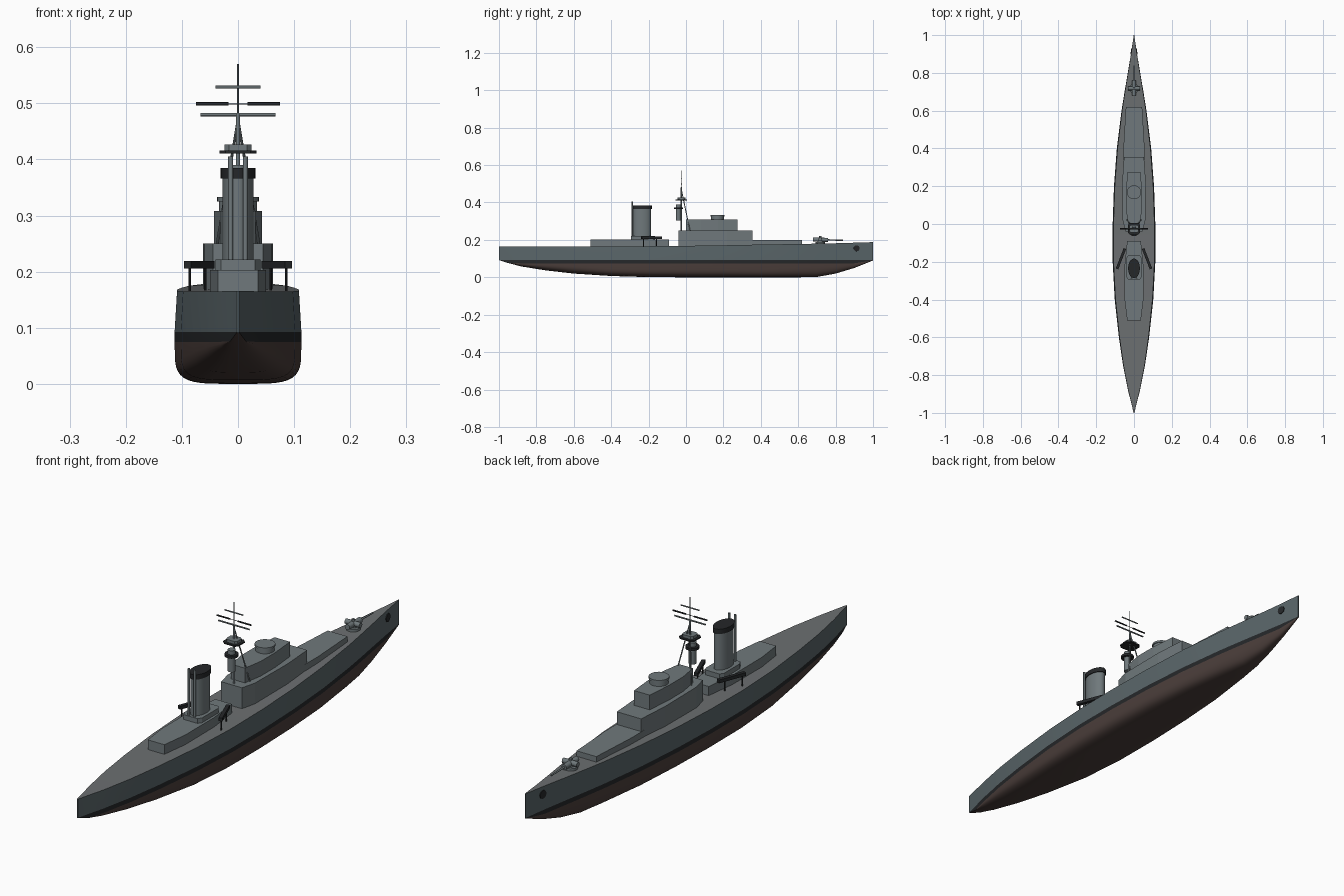
import bpy, bmesh, math
from mathutils import Vector

if "Cube" in bpy.data.objects:
    bpy.data.objects.remove(bpy.data.objects["Cube"])


def material(name, rgb):
    m = bpy.data.materials.new(name)
    m.diffuse_color = (*rgb, 1)
    m.use_nodes = True
    m.node_tree.nodes["Principled BSDF"].inputs["Base Color"].default_value = m.diffuse_color
    return m


SIDE = material("hull_grey", (0.10, 0.13, 0.14))
DECK = material("deck_grey", (0.15, 0.16, 0.165))
BLACK = material("black", (0.018, 0.02, 0.022))
RED = material("bottom_brown", (0.07, 0.048, 0.043))
HOUSE = material("house_grey", (0.16, 0.19, 0.20))


def finish(name, bm, mats, smooth=True):
    bmesh.ops.recalc_face_normals(bm, faces=bm.faces)
    me = bpy.data.meshes.new(name)
    bm.to_mesh(me)
    bm.free()
    ob = bpy.data.objects.new(name, me)
    bpy.context.collection.objects.link(ob)
    for m in mats:
        me.materials.append(m)
    if smooth:
        bpy.ops.object.select_all(action='DESELECT')
        bpy.context.view_layer.objects.active = ob
        ob.select_set(True)
        bpy.ops.object.shade_smooth_by_angle(angle=math.radians(35))
    return ob


def prism(name, outline, z0, z1, mat, smooth=False):
    """Vertical extrusion of a plan outline."""
    bm = bmesh.new()
    low = [bm.verts.new((x, y, z0)) for x, y in outline]
    top = [bm.verts.new((x, y, z1)) for x, y in outline]
    n = len(outline)
    for i in range(n):
        j = (i + 1) % n
        bm.faces.new((low[i], low[j], top[j], top[i]))
    bm.faces.new(low)
    bm.faces.new(top)
    return finish(name, bm, [mat], smooth)


def house(name, half, z0, z1, mat=HOUSE):
    """Prism with a mirrored outline given as (half width, y)."""
    return prism(name, half + [(-x, y) for x, y in reversed(half)], z0, z1, mat)


def oval(cy, rx, ry, n=32):
    return [(rx * math.cos(2 * math.pi * i / n), cy + ry * math.sin(2 * math.pi * i / n))
            for i in range(n)]


def rod(name, a, b, r, mat=HOUSE, n=12, r2=None):
    a, b = Vector(a), Vector(b)
    bm = bmesh.new()
    bmesh.ops.create_cone(bm, cap_ends=True, segments=n, radius1=r,
                          radius2=r if r2 is None else r2, depth=(b - a).length)
    ob = finish(name, bm, [mat])
    ob.location = (a + b) / 2
    ob.rotation_mode = 'QUATERNION'
    ob.rotation_quaternion = (b - a).to_track_quat('Z', 'Y')
    return ob


# Hull stations: y, half width, keel height, deck height
STATIONS = [(-1, .002, .092, .166), (-.95, .014, .076, .166), (-.88, .032, .058, .165),
            (-.75, .058, .037, .165), (-.6, .080, .020, .165), (-.4, .102, .007, .165),
            (-.2, .113, .001, .166), (0, .113, 0, .168), (.2, .106, 0, .171),
            (.4, .091, 0, .175), (.6, .066, 0, .178), (.7, .050, .002, .180),
            (.8, .033, .020, .182), (.9, .016, .050, .185), (1, .0015, .090, .188)]
ARC = 10
bm = bmesh.new()
rings = []
for y, w, keel, deck in STATIONS:
    low = max(.075, keel)
    p = .45 + .4 * max(0, abs(y) - .4) / .6
    half = [(w * .96, deck), (w, max(.0925, keel)), (w, low)]
    for i in range(1, ARC + 1):
        t = math.pi / 2 * i / ARC
        half.append((w * max(0, math.cos(t)) ** p if i < ARC else 0,
                     low - (low - keel) * math.sin(t) ** p))
    full = half + [(-x, z) for x, z in reversed(half[:-1])]
    rings.append([bm.verts.new((x, y, z)) for x, z in full])
n = len(rings[0])
for a, b in zip(rings, rings[1:]):
    for i in range(n):
        j = (i + 1) % n
        f = bm.faces.new((a[i], a[j], b[j], b[i]))
        k = min(i, n - 2 - i)
        f.material_index = 1 if i == n - 1 else {0: 0, 1: 2}.get(k, 3)
bm.faces.new(rings[0])
bm.faces.new(rings[-1])
bmesh.ops.remove_doubles(bm, verts=bm.verts, dist=1e-5)
finish("hull", bm, [SIDE, DECK, BLACK, RED])

# Deckhouses
house("forward_deckhouse", [(.055, .34), (.055, .42), (.043, .62)], .16, .20)
house("bridge_lower_house", [(.045, -.04), (.06, .02), (.0625, .22), (.053, .355)], .16, .25)
house("bridge_upper_house", [(.03, 0), (.043, .08), (.043, .17), (.034, .275)], .25, .308)
house("aft_deckhouse", [(.036, -.51), (.05, -.40), (.05, -.22), (.036, -.09)], .16, .203)
prism("director_drum", oval(.168, .034, .034), .308, .325, HOUSE, True)
prism("director_cap", oval(.168, .037, .037), .325, .333, HOUSE, True)

# Funnel with cap, rim and steam pipes
house("funnel_base", [(.03, -.295), (.04, -.28), (.04, -.18), (.03, -.165)], .203, .222)
prism("funnel", oval(-.235, .028, .048), .222, .368, HOUSE, True)
prism("funnel_cap", oval(-.235, .031, .052), .366, .385, BLACK, True)
for s in (-1, 1):
    rod("steam_pipe", (.013 * s, -.287, .222), (.013 * s, -.287, .405), .0045)

# Side platforms on posts, mirrored
for s in (-1, 1):
    a, b = Vector((.048 * s, -.13)), Vector((.090 * s, -.238))
    d = (b - a).normalized()
    side = Vector((-d.y, d.x)) * .007
    prism("side_platform", [a + side, b + side, b - side, a - side], .206, .219, BLACK)
    for t in (.25, .9):
        q = a.lerp(b, t)
        rod("platform_post", (q.x, q.y, .16), (q.x, q.y, .21), .0022, BLACK, 8)

# Tripod mast, yards and lookout top
MY = -.025
rod("mast", (0, MY, .20), (0, MY, .48), .004)
rod("topmast", (0, MY, .48), (0, MY, .57), .0014, n=8)
for s in (-1, 1):
    rod("mast_leg", (0, MY, .47), (.038 * s, .022, .245), .0025, n=8)
    rod("middle_yard_arm", (.017 * s, MY, .499), (.075 * s, MY, .499), .003, BLACK)
rod("lower_yard", (-.067, MY, .48), (.067, MY, .48), .003)
rod("middle_yard", (-.02, MY, .499), (.02, MY, .499), .001, BLACK, 8)
rod("upper_yard", (-.04, MY, .529), (.04, MY, .529), .0025)
house("lookout_platform", [(.022, -.055), (.033, -.045), (.033, -.005), (.022, .005)], .411, .416, BLACK)
house("lookout_top", [(.016, -.046), (.024, -.038), (.024, -.012), (.016, -.004)], .416, .427)
rod("searchlight_tower", (0, -.04, .305), (0, -.04, .39), .014, n=20)
rod("searchlight_platform", (0, -.04, .364), (0, -.04, .374), .025, BLACK, 20)

# Bow gun
rod("gun_base", (0, .718, .175), (0, .718, .190), .026, n=20)
rod("gun_pedestal", (0, .718, .190), (0, .718, .205), .014, n=16)
rod("gun_cradle", (-.032, .718, .203), (.032, .718, .203), .010, n=16)
rod("gun_breech", (0, .68, .202), (0, .76, .200), .011, n=16)
rod("gun_barrel", (0, .75, .200), (0, .84, .198), .004, r2=.003)
rod("gun_sight", (0, .718, .208), (0, .718, .22), .006)

# Anchor openings on both bows
for s in (-1, 1):
    c = Vector((.0140 * s, .912, .155))
    nrm = Vector((s, .15, 0)).normalized() * .003
    rod("anchor_opening", c - nrm, c + nrm, .016, BLACK, 20)
